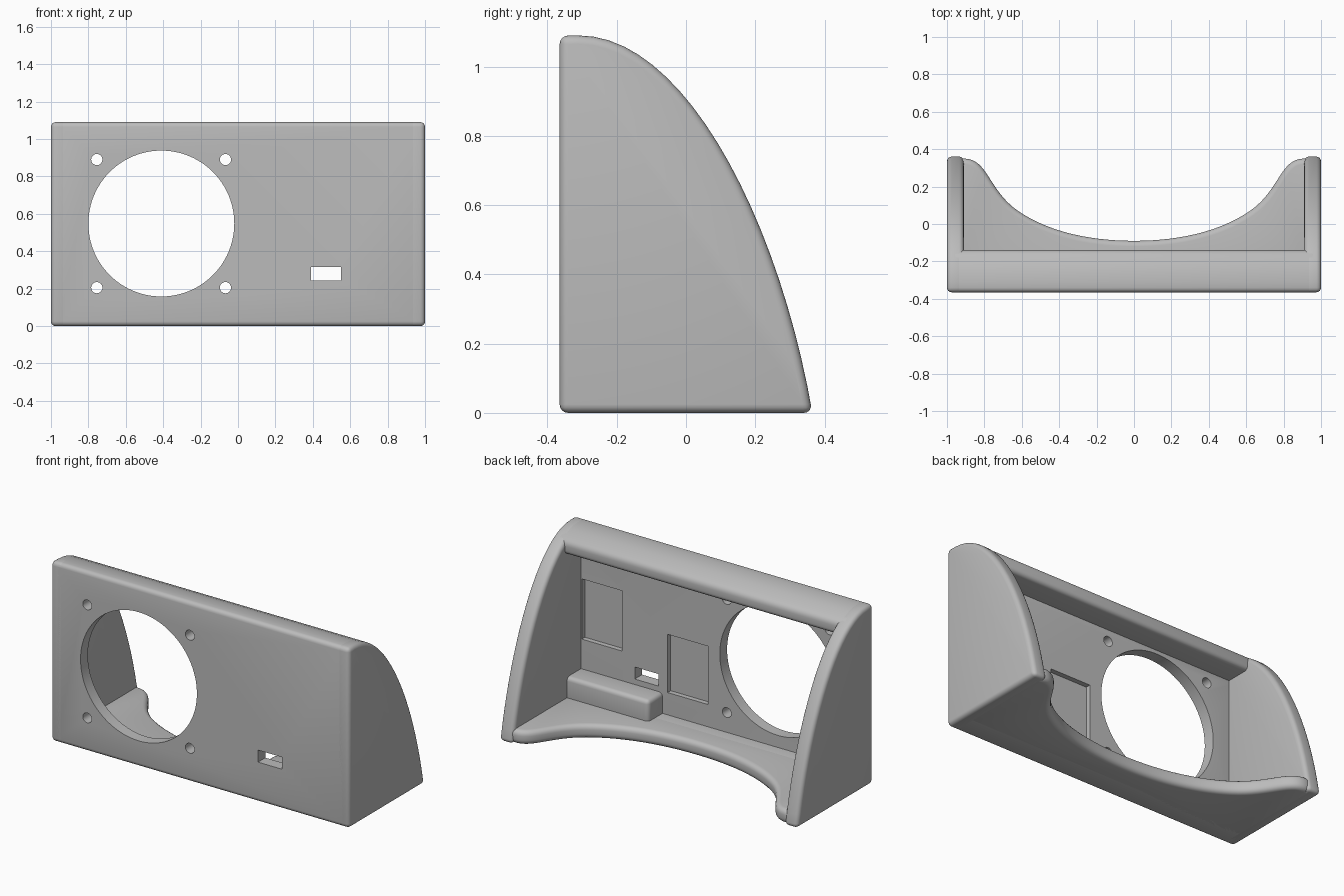
import bpy
import bmesh
import math
from mathutils import Vector
from mathutils.geometry import interpolate_bezier

cube = bpy.data.objects.get("Cube")
if cube:
    bpy.data.objects.remove(cube, do_unlink=True)

grey = bpy.data.materials.new("plain grey")
grey.use_nodes = True
grey.diffuse_color = (0.5, 0.5, 0.5, 1)
for node in grey.node_tree.nodes:
    if node.type == 'BSDF_PRINCIPLED':
        node.inputs["Base Color"].default_value = grey.diffuse_color

# How a 2D outline point and a depth become a 3D point, per extrusion axis
PLACE = {
    'X': lambda a, b, d: (d, a, b),
    'Y': lambda a, b, d: (a, d, b),
    'Z': lambda a, b, d: (a, b, d),
}


def bezier(points, steps):
    return [(p.x, p.y) for p in interpolate_bezier(*[Vector(p) for p in points], steps)]


def rectangle(a0, a1, b0, b1):
    return [(a0, b0), (a1, b0), (a1, b1), (a0, b1)]


def circle(cx, cz, r, n):
    angles = [2 * math.pi * i / n for i in range(n)]
    return [(cx + r * math.cos(t), cz + r * math.sin(t)) for t in angles]


def prism(name, outline, axis, d0, d1, round_by=0.0):
    """Extrude an outline and round its sharp convex edges."""
    bm = bmesh.new()
    base = bm.faces.new([bm.verts.new(PLACE[axis](a, b, d0)) for a, b in outline])
    top = bmesh.ops.extrude_face_region(bm, geom=[base], use_keep_orig=True)
    moved = [v for v in top["geom"] if isinstance(v, bmesh.types.BMVert)]
    bmesh.ops.translate(bm, verts=moved, vec=PLACE[axis](0, 0, d1 - d0))
    bmesh.ops.recalc_face_normals(bm, faces=bm.faces)
    if round_by:
        sharp = [e for e in bm.edges
                 if e.is_convex and e.calc_face_angle() > math.radians(30)]
        bmesh.ops.bevel(bm, geom=sharp, offset=round_by, offset_type='OFFSET',
                        segments=4, profile=0.5, affect='EDGES', clamp_overlap=False)
    mesh = bpy.data.meshes.new(name)
    bm.to_mesh(mesh)
    bm.free()
    mesh.materials.append(grey)
    obj = bpy.data.objects.new(name, mesh)
    bpy.context.collection.objects.link(obj)
    return obj


def activate(obj):
    bpy.ops.object.select_all(action='DESELECT')
    obj.select_set(True)
    bpy.context.view_layer.objects.active = obj


def cut(target, outline, y0, y1):
    cutter = prism("cutter", outline, 'Y', y0, y1)
    cutter.hide_render = True
    mod = target.modifiers.new("cut", 'BOOLEAN')
    mod.operation = 'DIFFERENCE'
    mod.solver = 'EXACT'
    mod.object = cutter
    activate(target)
    bpy.ops.object.modifier_apply(modifier=mod.name)
    bpy.data.objects.remove(cutter, do_unlink=True)


FRONT, PLATE_BACK, HEIGHT = -0.365, -0.295, 1.09
WALL_IN, FLOOR, CEILING, LIP = 0.91, 0.085, 0.96, -0.14

# Curved back profile shared by the side walls and the top
back_curve = bezier([(-0.31, HEIGHT), (0, HEIGHT), (0.27, 0.55), (0.365, 0)], 22)

# Side walls
wall_outline = [(FRONT, 0), (FRONT, HEIGHT)] + back_curve
left_wall = prism("left_wall", wall_outline, 'X', WALL_IN, 1, 0.025)
right_wall = prism("right_wall", wall_outline, 'X', -1, -WALL_IN, 0.025)

# Front plate with the top lip and the root of the floor
shell_outline = [(FRONT, 0), (FRONT, HEIGHT)]
shell_outline += [p for p in back_curve if p[0] < LIP - 0.035]
shell_outline += [(LIP, 1.037), (LIP, CEILING), (PLATE_BACK, CEILING),
                  (PLATE_BACK, FLOOR), (-0.2, FLOOR), (-0.2, 0)]
shell = prism("front_shell", shell_outline, 'X', -0.98, 0.98, 0.025)

# Large round opening, screw holes and slot
cut(shell, circle(-0.41, 0.548, 0.39, 96), -0.6, -0.2)
for x in (-0.755, -0.067):
    for z in (0.205, 0.89):
        cut(shell, circle(x, z, 0.03, 24), -0.6, -0.2)
cut(shell, rectangle(0.39, 0.55, 0.243, 0.316), -0.6, -0.2)

# Shallow pockets inside the plate
cut(shell, rectangle(0.634, 0.905, 0.39, 0.755), PLATE_BACK - 0.03, -0.25)
cut(shell, rectangle(0.06, 0.33, 0.22, 0.573), PLATE_BACK - 0.03, -0.25)

# Floor with a scooped rear edge
half = bezier([(0.91, 0.35), (0.78, 0.35), (0.78, 0.18), (0.62, 0.07)], 16)
half += bezier([(0.62, 0.07), (0.46, -0.04), (0.24, -0.09), (0, -0.09)], 16)[1:]
scoop = half + [(-x, y) for x, y in reversed(half[:-1])]
floor_outline = [(-0.97, -0.34), (0.97, -0.34), (0.97, 0.34)] + scoop + [(-0.97, 0.34)]
floor = prism("floor", floor_outline, 'Z', 0, FLOOR, 0.03)

# Ledge under the slot
ledge = prism("inner_ledge", rectangle(0.364, 0.95, 0.04, 0.21), 'Y', -0.335, -0.16, 0.025)

for part in (left_wall, right_wall, shell, floor, ledge):
    activate(part)
    bpy.ops.object.shade_smooth_by_angle(angle=math.radians(30))
